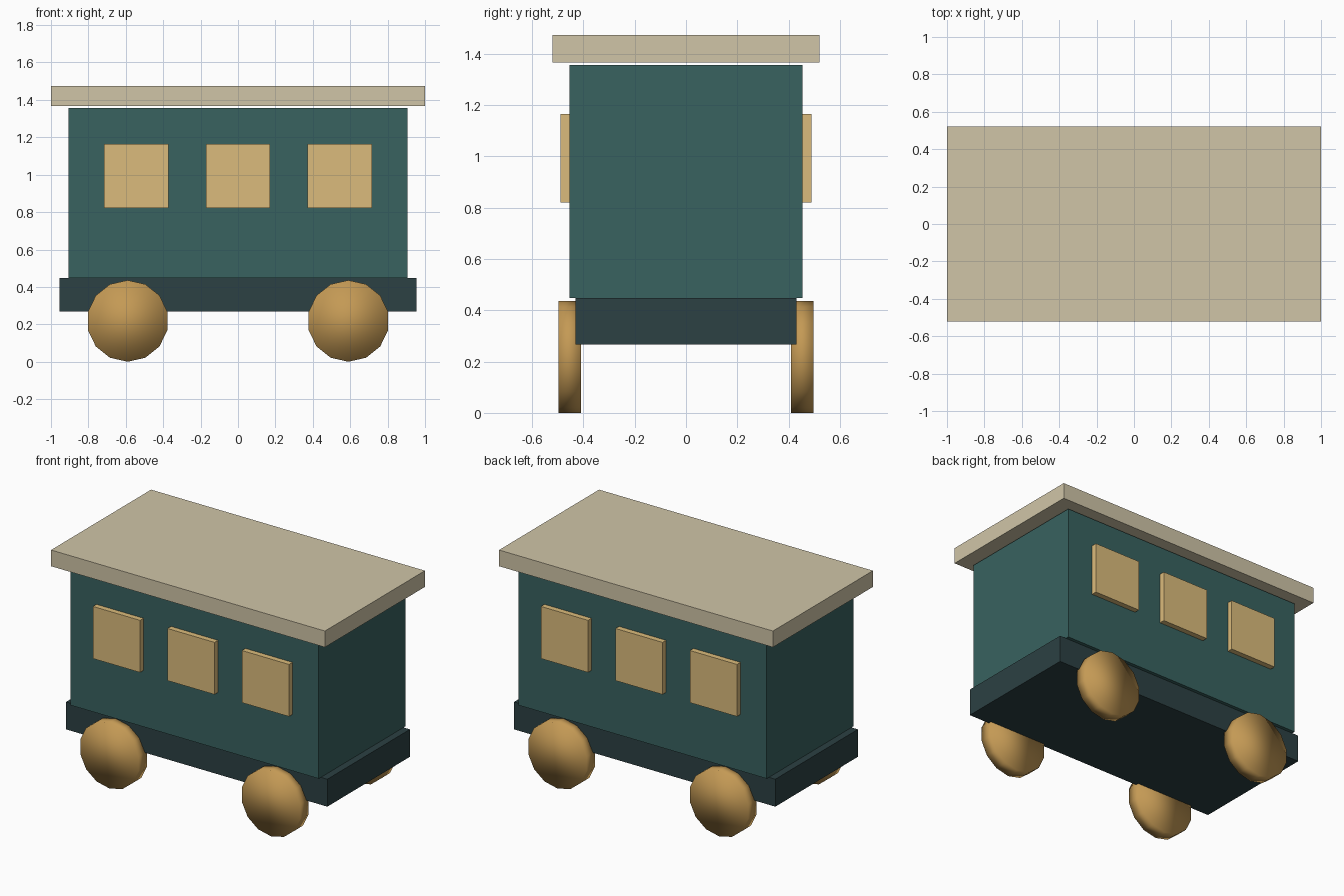
import bpy
from math import radians

if "Cube" in bpy.data.objects:
    bpy.data.objects.remove(bpy.data.objects["Cube"])


def material(name, rgb):
    m = bpy.data.materials.new(name)
    m.diffuse_color = (*rgb, 1)
    m.use_nodes = True
    m.node_tree.nodes["Principled BSDF"].inputs["Base Color"].default_value = m.diffuse_color
    return m


TEAL = material("teal_paint", (0.04, 0.122, 0.116))
DARK = material("dark_frame", (0.025, 0.052, 0.056))
CREAM = material("cream_roof", (0.63, 0.56, 0.39))
GLOW = material("window_glow", (0.71, 0.5, 0.2))
BRASS = material("brass_wheel", (0.55, 0.32, 0.09))


def box(name, centre, size, mat):
    bpy.ops.mesh.primitive_cube_add(size=1, location=centre)
    ob = bpy.context.object
    ob.name = name
    ob.scale = size
    ob.data.materials.append(mat)
    return ob


def wheel(name, centre):
    bpy.ops.mesh.primitive_cylinder_add(
        vertices=14, radius=0.218, depth=0.088,
        location=centre, rotation=(radians(90), 0, 0))
    ob = bpy.context.object
    ob.name = name
    bpy.ops.object.shade_smooth()
    ob.data.materials.append(BRASS)
    return ob


# Chassis, cabin and overhanging roof
box("chassis", (0, 0, 0.358), (1.908, 0.862, 0.181), DARK)
box("cabin", (0, 0, 0.902), (1.814, 0.907, 0.907), TEAL)
box("roof", (0, 0, 1.42), (2.0, 1.043, 0.107), CREAM)

for side, y in (("front", -1), ("back", 1)):
    # Three raised windows per side
    for i, x in enumerate((-0.544, 0, 0.544)):
        box(f"{side}_window_{i + 1}", (x, y * 0.467, 0.993), (0.344, 0.046, 0.344), GLOW)
    # Two wheels per side
    for end, x in (("left", -0.59), ("right", 0.59)):
        wheel(f"{side}_{end}_wheel", (x, y * 0.454, 0.218))
